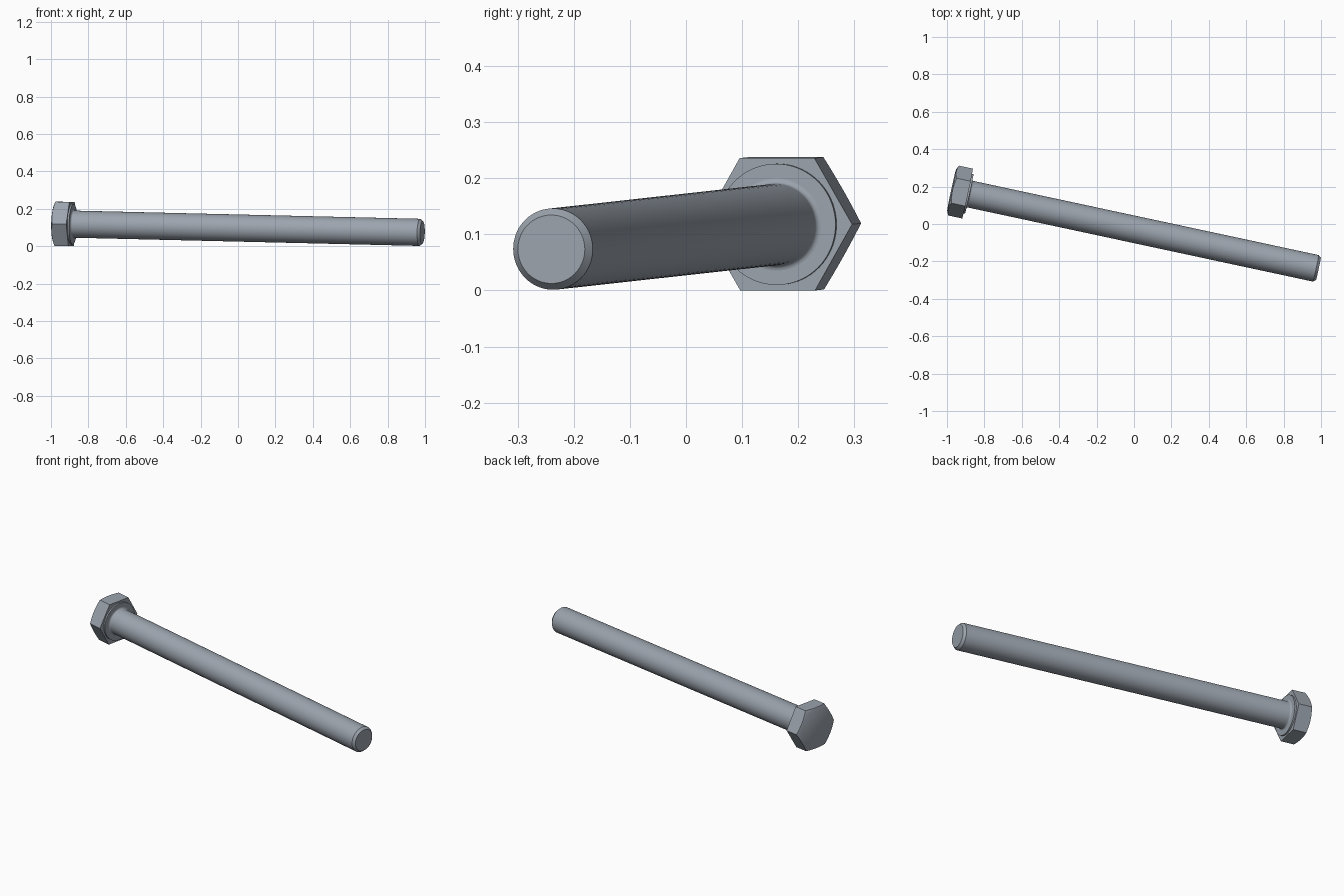
import bpy, bmesh, math
from mathutils import Matrix, Vector

if "Cube" in bpy.data.objects:
    bpy.data.objects.remove(bpy.data.objects["Cube"], do_unlink=True)

SEGMENTS = 72
APOTHEM = 0.118        # half the width across the hexagon flats
FLAT_RADIUS = 0.113    # flat disc on the outer end of the head

steel = bpy.data.materials.new("steel_grey")
steel.use_nodes = True
steel.diffuse_color = (0.33, 0.37, 0.42, 1)
steel.node_tree.nodes["Principled BSDF"].inputs["Base Color"].default_value = steel.diffuse_color

# Bolt axis runs from the head to the tip, with two hexagon flats level
start = Vector((-0.975, 0.181, 0.12))
tip = Vector((0.986, -0.24, 0.0735))
axis = (tip - start).normalized()
side = axis.cross(Vector((0, 0, 1))).normalized()
rise = axis.cross(side)
LENGTH = (tip - start).length
placement = Matrix.Translation(start) @ Matrix((side, rise, axis)).transposed().to_4x4()


def circle(radius, depth):
    return lambda a: (radius, depth)


def hexagon(a):
    """Hexagon outline radius at an angle."""
    third = math.pi / 3
    return APOTHEM / math.cos((a % third) - third / 2)


def loft(name, rings):
    """Skin a closed solid through rings stacked along the bolt axis."""
    bm = bmesh.new()
    loops = []
    for ring in rings:
        loop = []
        for i in range(SEGMENTS):
            a = math.tau * i / SEGMENTS
            r, depth = ring(a)
            loop.append(bm.verts.new((r * math.cos(a), r * math.sin(a), depth)))
        loops.append(loop)
    for low, high in zip(loops, loops[1:]):
        for i in range(SEGMENTS):
            j = (i + 1) % SEGMENTS
            bm.faces.new((low[i], low[j], high[j], high[i]))
    bm.faces.new(loops[0][::-1])
    bm.faces.new(loops[-1])
    bmesh.ops.recalc_face_normals(bm, faces=bm.faces)
    mesh = bpy.data.meshes.new(name)
    bm.to_mesh(mesh)
    bm.free()
    mesh.materials.append(steel)
    obj = bpy.data.objects.new(name, mesh)
    bpy.context.collection.objects.link(obj)
    obj.matrix_world = placement
    bpy.ops.object.select_all(action="DESELECT")
    obj.select_set(True)
    bpy.context.view_layer.objects.active = obj
    bpy.ops.object.shade_smooth_by_angle(angle=math.radians(28))
    return obj


# Hexagonal head: chamfered corners outside, flat bearing side inside
loft("hex_head", [
    circle(FLAT_RADIUS, 0),
    lambda a: (hexagon(a), 0.45 * (hexagon(a) - FLAT_RADIUS)),
    lambda a: (hexagon(a), 0.087),
])

# Thin round washer face under the head
loft("washer_face", [circle(0.108, 0.08), circle(0.108, 0.096)])

# Shank: small fillet at the head, chamfer at the tip
FILLET = 0.01
SHANK = 0.0725
fillet = []
for k in range(6):
    t = math.pi / 2 * k / 5
    fillet.append(circle(SHANK + FILLET * (1 - math.sin(t)),
                         0.096 + FILLET * (1 - math.cos(t))))
loft("shank", [circle(SHANK + FILLET, 0.09)] + fillet +
     [circle(SHANK, LENGTH - 0.014), circle(0.061, LENGTH)])
